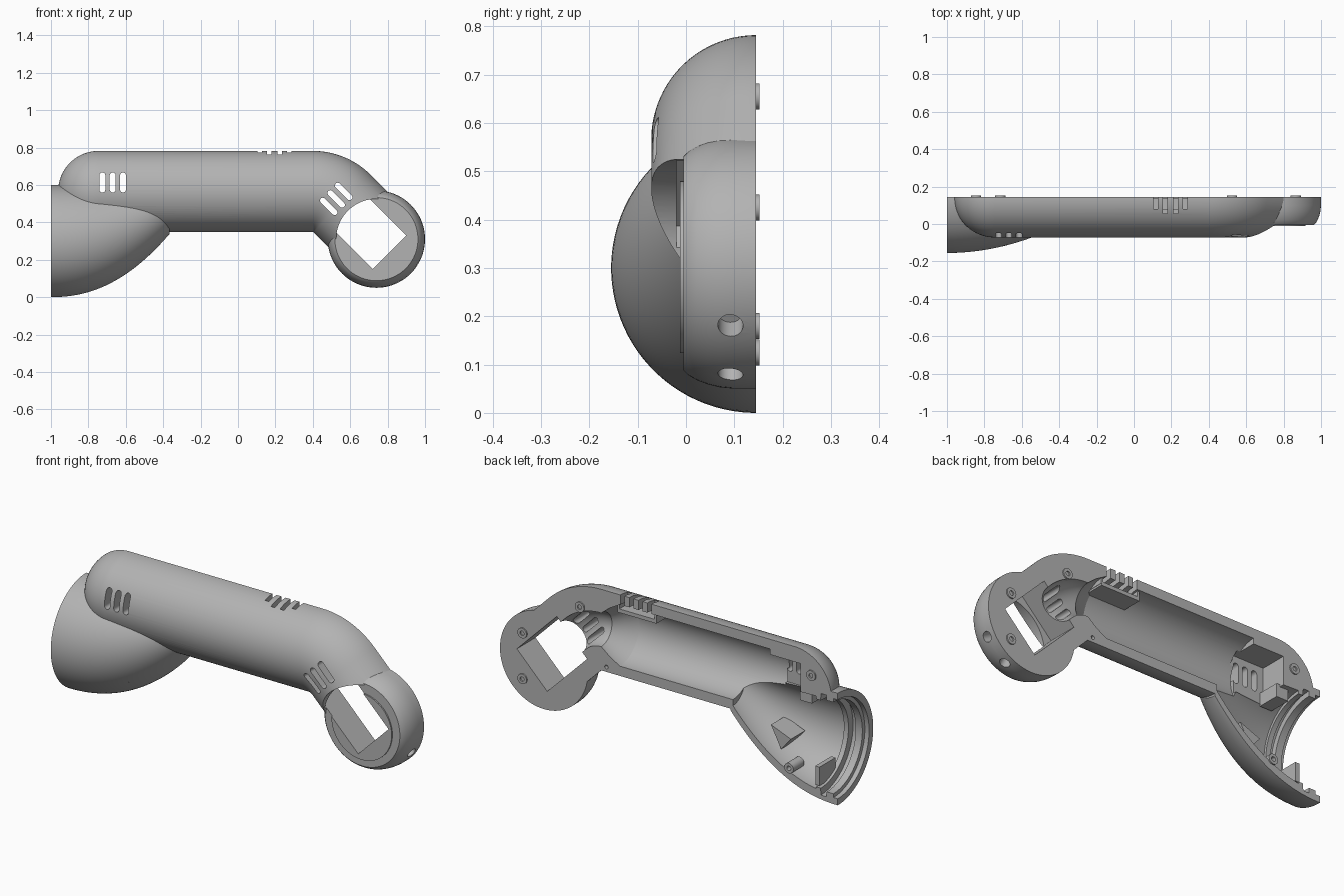
import bpy, bmesh
from math import sin, cos, pi, radians
from mathutils import Vector

SPLIT = 0.145            # plane where the two shell halves meet
TUBE_Z, TUBE_R = 0.565, 0.217
HUB_X, HUB_Z = 0.74, 0.31
PIVOT_X, PIVOT_Z, BEND_R = 0.4, 0.345, 0.22
DIAG = radians(45)

if "Cube" in bpy.data.objects:
    bpy.data.objects.remove(bpy.data.objects["Cube"])

grey = bpy.data.materials.new("plain_grey")
grey.use_nodes = True
colour = (0.45, 0.45, 0.45, 1)
grey.diffuse_color = colour
grey.node_tree.nodes["Principled BSDF"].inputs["Base Color"].default_value = colour


def skin(name, rings):
    """Solid through a row of equal rings, capped at both ends."""
    bm = bmesh.new()
    rows = [[bm.verts.new(p) for p in ring] for ring in rings]
    n = len(rows[0])
    for a, b in zip(rows, rows[1:]):
        for i in range(n):
            bm.faces.new((a[i], a[(i + 1) % n], b[(i + 1) % n], b[i]))
    bm.faces.new(rows[0])
    bm.faces.new(rows[-1])
    bmesh.ops.recalc_face_normals(bm, faces=bm.faces)
    mesh = bpy.data.meshes.new(name)
    bm.to_mesh(mesh)
    bm.free()
    mesh.materials.append(grey)
    obj = bpy.data.objects.new(name, mesh)
    bpy.context.collection.objects.link(obj)
    return obj


def section(x, z, angle, r, n=96):
    """Circle across a path that heads down to the right by angle."""
    side = Vector((sin(angle), 0, cos(angle)))
    mid = Vector((x, SPLIT, z))
    turns = [2 * pi * (i + 0.5) / n for i in range(n)]
    return [mid + side * r * cos(t) + Vector((0, r * sin(t), 0)) for t in turns]


def prism(name, outline, x, z, angle, y0, y1):
    """Outline in local (u, v), turned by angle, extruded along y."""
    c, s = cos(angle), sin(angle)
    flat = [(x + u * c + v * s, z - u * s + v * c) for u, v in outline]
    return skin(name, [[Vector((px, y, pz)) for px, pz in flat] for y in (y0, y1)])


def box(name, u0, u1, v0, v1, y0, y1, x=0, z=0, angle=0):
    return prism(name, [(u0, v0), (u1, v0), (u1, v1), (u0, v1)], x, z, angle, y0, y1)


def slot(x, z, length, width, angle, y0, y1):
    r, h = width / 2, (length - width) / 2
    pts = [(h * (1 if i < 9 else -1) + r * cos(t), r * sin(t))
           for i, t in enumerate([pi * k / 8 - pi / 2 for k in range(9)]
                                 + [pi * k / 8 + pi / 2 for k in range(9)])]
    return prism("slot_cutter", pts, x, z, angle, y0, y1)


def lathe(name, profile, x, z, n=96):
    """Stack of circles (radius, y) about an axis along y."""
    return skin(name, [[Vector((x + r * cos(2 * pi * i / n), y, z + r * sin(2 * pi * i / n)))
                        for i in range(n)] for r, y in profile])


def combine(target, tool, operation="DIFFERENCE"):
    mod = target.modifiers.new("combine", "BOOLEAN")
    mod.operation, mod.solver, mod.object = operation, "EXACT", tool
    bpy.context.view_layer.update()
    deps = bpy.context.evaluated_depsgraph_get()
    mesh = bpy.data.meshes.new_from_object(target.evaluated_get(deps))
    target.modifiers.clear()
    target.data = mesh
    bpy.data.objects.remove(tool)


def bend(r, steps=16):
    angles = [DIAG * i / steps for i in range(steps + 1)]
    return [section(PIVOT_X + BEND_R * sin(a), PIVOT_Z + BEND_R * cos(a), a, r) for a in angles]


def bell(inset, t0, t1, steps=24):
    """Flared cup whose sections shrink and rise towards the tube."""
    rings = []
    for i in range(steps + 1):
        t = t0 + (t1 - t0) * i / steps
        r = 0.3 - 0.165 * t * t
        rings.append(section(-1 + 0.64 * t, 0.345 * t ** 2.2 + r, 0, r - inset))
    return rings


# Outer arm: round end, straight tube, elbow and neck
dome = [section(-0.745 - TUBE_R * cos(a), TUBE_Z, 0, TUBE_R * sin(a))
        for a in [pi / 2 * i / 20 for i in range(1, 21)]]
shell = skin("arm_shell", dome + bend(TUBE_R) + [section(HUB_X, HUB_Z + 0.006, DIAG, TUBE_R)])
combine(shell, lathe("neck_cutter", [(0.215, -0.6), (0.215, -0.004)], HUB_X, HUB_Z))

# Flared cup and hub joined to the arm
combine(shell, skin("cup", bell(0, 0, 0.99)), "UNION")
hub_profile = [(0.222, -0.005), (0.232, 0.005), (0.242, 0.022), (0.251, 0.045),
               (0.257, 0.07), (0.26, 0.1), (0.26, 0.3)]
combine(shell, lathe("hub", hub_profile, HUB_X, HUB_Z), "UNION")
combine(shell, lathe("hub_face", [(0.178, -0.012), (0.178, 0.1)], HUB_X, HUB_Z - 0.008), "UNION")

# Hollow inside of tube, elbow and cup
inner = [section(x, TUBE_Z, 0, r) for x, r in ((-0.6, 0.165), (0.29, 0.165), (0.35, 0.13))]
neck_end = section(0.62, 0.436, DIAG, 0.09)
combine(shell, skin("tube_hollow", inner + bend(0.09) + [neck_end]))
combine(shell, skin("cup_hollow", bell(0.045, 0.2, 0.97)))
mouth = [(-1.1, 0.265), (-0.975, 0.265), (-0.974, 0.245), (-0.935, 0.245), (-0.934, 0.272),
         (-0.9, 0.272), (-0.899, 0.235), (-0.85, 0.235)]
combine(shell, skin("mouth_hollow", [section(x, 0.3, 0, r) for x, r in mouth]))
combine(shell, box("pocket", -0.78, -0.58, 0.5, 0.7, 0, 0.5))

# Square opening through the hub, running back into the neck
combine(shell, box("hub_opening", -0.235, 0.099, -0.127, 0.127, -0.02, 0.6,
                   HUB_X, HUB_Z, DIAG))

# Remove the far half
combine(shell, box("half_cutter", -2, 2, -1, 2, SPLIT, 2))

# Vent slots: cup end, elbow and top edge
for k in (-1, 0, 1):
    combine(shell, slot(-0.67 + 0.055 * k, 0.613, 0.107, 0.032, pi / 2, -0.3, 0.12))
    combine(shell, slot(0.525 + 0.04 * k, 0.525 + 0.04 * k, 0.12, 0.03, DIAG, -0.3, 0.3))
for x, y in ((0.115, 0.08), (0.168, 0.055), (0.222, 0.055), (0.275, 0.08)):
    combine(shell, box("edge_vent", x - 0.012, x + 0.012, 0.715, 1, y, 0.5))

# Radial holes in the hub rim
for angle in (radians(-30), radians(-63)):
    d = Vector((cos(angle), 0, sin(angle)))
    across = Vector((-sin(angle), 0, cos(angle)))
    rings = [[Vector((HUB_X, 0.092, HUB_Z)) + d * r + across * 0.026 * cos(2 * pi * i / 32)
              + Vector((0, 0.026 * sin(2 * pi * i / 32), 0)) for i in range(32)]
             for r in (0.2, 0.4)]
    combine(shell, skin("rim_hole", rings))
combine(shell, lathe("pin_hole", [(0.01, 0.1), (0.01, 0.4)], 0.37, 0.374, 16))

# Screw bosses standing just above the split face
parts = [shell]
for i, (x, z) in enumerate(((-0.845, 0.655), (-0.715, 0.125), (0.525, 0.655),
                            (0.865, 0.425), (0.865, 0.18))):
    boss = lathe("screw_boss_%d" % (i + 1), [(0.027, 0.06), (0.027, 0.152)], x, z, 32)
    combine(boss, lathe("boss_hole", [(0.012, 0.1), (0.012, 0.3)], x, z, 24))
    parts.append(boss)

# Inner shelf below the edge vents, with end ribs
parts.append(box("vent_shelf", 0.08, 0.31, 0.68, 0.7, 0.02, 0.135))
for name, x in (("shelf_rib_left", 0.3), ("shelf_rib_right", 0.08)):
    parts.append(box(name, x, x + 0.012, 0.69, 0.74, 0.03, 0.135))

# Support bracket inside the cup and stop blocks by the mouth
parts.append(prism("cup_bracket", [(-0.05, -0.05), (0.07, 0), (-0.05, 0.04)],
                   -0.62, 0.25, radians(-40), -0.03, 0.09))
parts.append(box("pocket_step", -0.83, -0.76, 0.49, 0.56, 0, 0.12))
parts.append(box("mouth_rib", -0.885, -0.86, 0.07, 0.17, 0, 0.135))

# Smooth rounded faces, crisp edges
bpy.ops.object.select_all(action="DESELECT")
for obj in parts:
    obj.select_set(True)
bpy.context.view_layer.objects.active = shell
bpy.ops.object.shade_smooth_by_angle(angle=radians(30))
